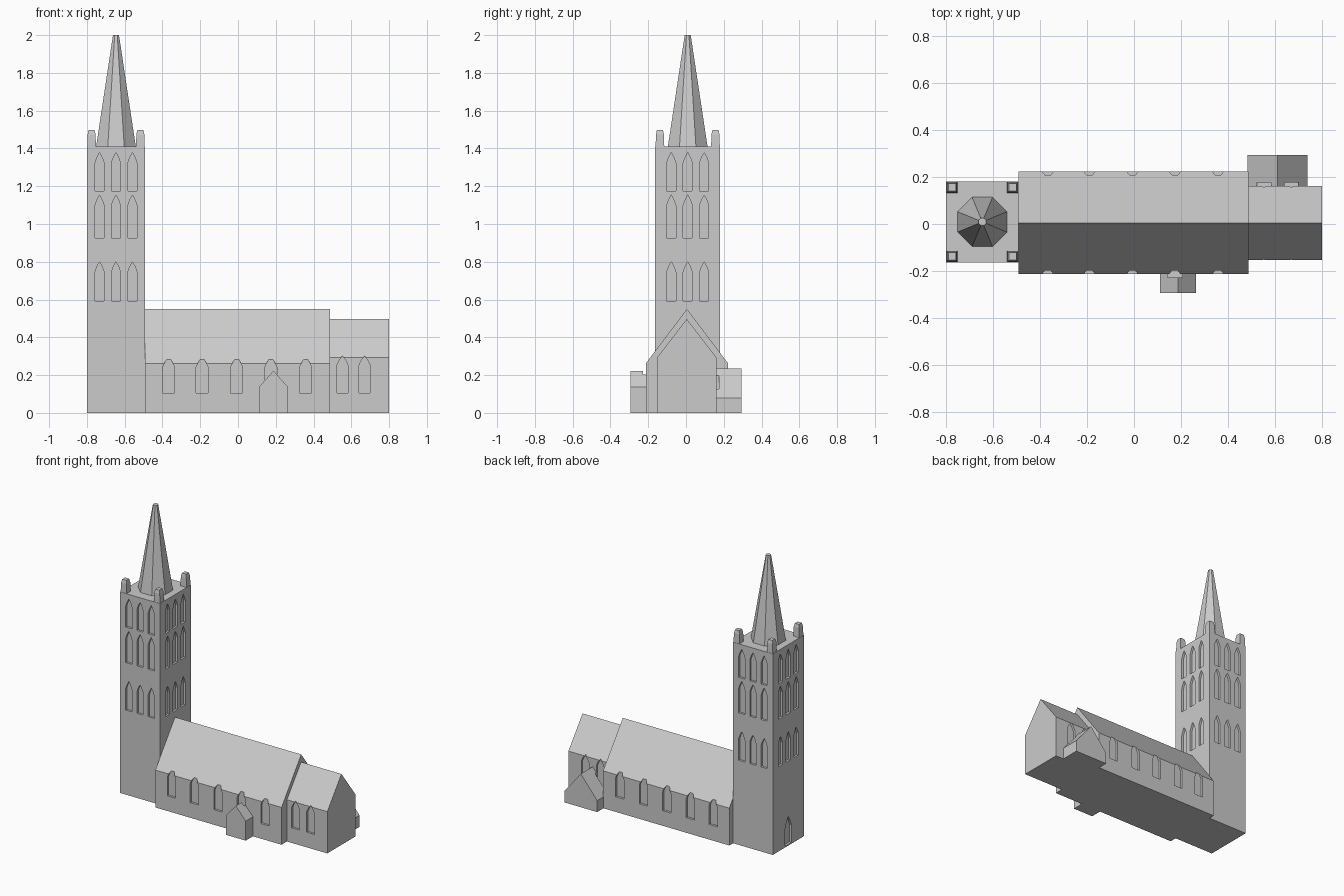
import bpy, bmesh, math
from mathutils import Matrix, Vector

if "Cube" in bpy.data.objects:
    bpy.data.objects.remove(bpy.data.objects["Cube"])

stone = bpy.data.materials.new("grey stone")
stone.diffuse_color = (0.6, 0.6, 0.6, 1)
stone.use_nodes = True
stone.node_tree.nodes["Principled BSDF"].inputs["Base Color"].default_value = stone.diffuse_color


def finish(name, bm):
    bmesh.ops.recalc_face_normals(bm, faces=bm.faces)
    me = bpy.data.meshes.new(name)
    bm.to_mesh(me)
    bm.free()
    me.materials.append(stone)
    ob = bpy.data.objects.new(name, me)
    bpy.context.collection.objects.link(ob)
    return ob


def add_prism(bm, pts, axis, lo, hi):
    """Extrude a (horizontal, z) profile along x or y."""
    def at(p, d):
        return (d, p[0], p[1]) if axis == 'x' else (p[0], d, p[1])
    a = [bm.verts.new(at(p, lo)) for p in pts]
    b = [bm.verts.new(at(p, hi)) for p in pts]
    bm.faces.new(a)
    bm.faces.new(b[::-1])
    n = len(pts)
    for i in range(n):
        j = (i + 1) % n
        bm.faces.new((a[i], b[i], b[j], a[j]))


def gabled(name, left, right, eave, ridge, axis, lo, hi):
    mid = (left + right) / 2
    bm = bmesh.new()
    add_prism(bm, [(left, 0), (right, 0), (right, eave), (mid, ridge), (left, eave)], axis, lo, hi)
    return finish(name, bm)


def lancet(c, w, z0, shoulder, apex):
    h, zm = w / 2, (shoulder + apex) / 2
    return [(c - h, z0), (c + h, z0), (c + h, shoulder), (c + 0.6 * h, zm),
            (c, apex), (c - 0.6 * h, zm), (c - h, shoulder)]


def frustum(name, sides, r0, r1, x, y, z0, z1):
    """Tapered prism with flat sides facing the axes; r is the apothem."""
    k = 1 / math.cos(math.pi / sides)
    bm = bmesh.new()
    bmesh.ops.create_cone(bm, cap_ends=True, segments=sides, radius1=r0 * k, radius2=r1 * k, depth=z1 - z0,
                          matrix=Matrix.Translation(Vector((x, y, (z0 + z1) / 2)))
                          @ Matrix.Rotation(math.pi / sides, 4, 'Z'))
    return finish(name, bm)


# Main bodies
TX0, TX1, TY0, TY1, TZ = -0.80, -0.492, -0.163, 0.181, 1.41
bm = bmesh.new()
add_prism(bm, [(TX0, 0), (TX1, 0), (TX1, TZ), (TX0, TZ)], 'y', TY0, TY1)
tower = finish("tower", bm)
nave = gabled("nave", -0.213, 0.223, 0.262, 0.55, 'x', TX1, 0.487)
chancel = gabled("chancel", -0.153, 0.161, 0.293, 0.497, 'x', 0.487, 0.80)
porch = gabled("south_porch", 0.111, 0.265, 0.137, 0.223, 'y', -0.293, -0.213)
vestry = gabled("north_vestry", 0.484, 0.738, 0.08, 0.234, 'y', 0.161, 0.293)

# Spire and corner pinnacles
cx, cy = (TX0 + TX1) / 2, (TY0 + TY1) / 2
frustum("spire", 8, 0.105, 0.016, cx, cy, TZ, 2.0)
for sx in (-1, 1):
    for sy in (-1, 1):
        px = cx + sx * ((TX1 - TX0) / 2 - 0.025)
        py = cy + sy * ((TY1 - TY0) / 2 - 0.025)
        frustum("pinnacle", 4, 0.023, 0.021, px, py, TZ, 1.475)
        frustum("pinnacle_cap", 4, 0.021, 0.016, px, py, 1.475, 1.498)

# Tower windows on all four sides, plus the west door
D = 0.015
cut = bmesh.new()
for z0, z1 in ((0.593, 0.80), (0.926, 1.153), (1.175, 1.378)):
    for off in (-0.087, 0, 0.087):
        for wall in (TY0, TY1):
            add_prism(cut, lancet(cx + off, 0.048, z0, z1 - 0.055, z1), 'y', wall - D, wall + D)
        for wall in (TX0, TX1):
            add_prism(cut, lancet(cy + off, 0.048, z0, z1 - 0.055, z1), 'x', wall - D, wall + D)
add_prism(cut, lancet(cy, 0.07, 0.01, 0.13, 0.205), 'x', TX0 - D, TX0 + D)

# Nave and chancel windows, both sides
for x in (-0.367, -0.19, -0.007, 0.174, 0.358):
    for wall in (-0.213, 0.223):
        add_prism(cut, lancet(x, 0.064, 0.106, 0.24, 0.30), 'y', wall - D, wall + D)
for x in (0.553, 0.67):
    for wall in (-0.153, 0.161):
        add_prism(cut, lancet(x, 0.06, 0.106, 0.25, 0.302), 'y', wall - D, wall + D)
cutter = finish("window_cutter", cut)
cutter.hide_render = True

# Cut the recesses into every body they touch
for ob in (tower, nave, chancel, porch, vestry):
    mod = ob.modifiers.new("windows", 'BOOLEAN')
    mod.operation = 'DIFFERENCE'
    mod.solver = 'EXACT'
    mod.object = cutter
    bpy.context.view_layer.objects.active = ob
    bpy.ops.object.modifier_apply(modifier=mod.name)
bpy.data.objects.remove(cutter)
